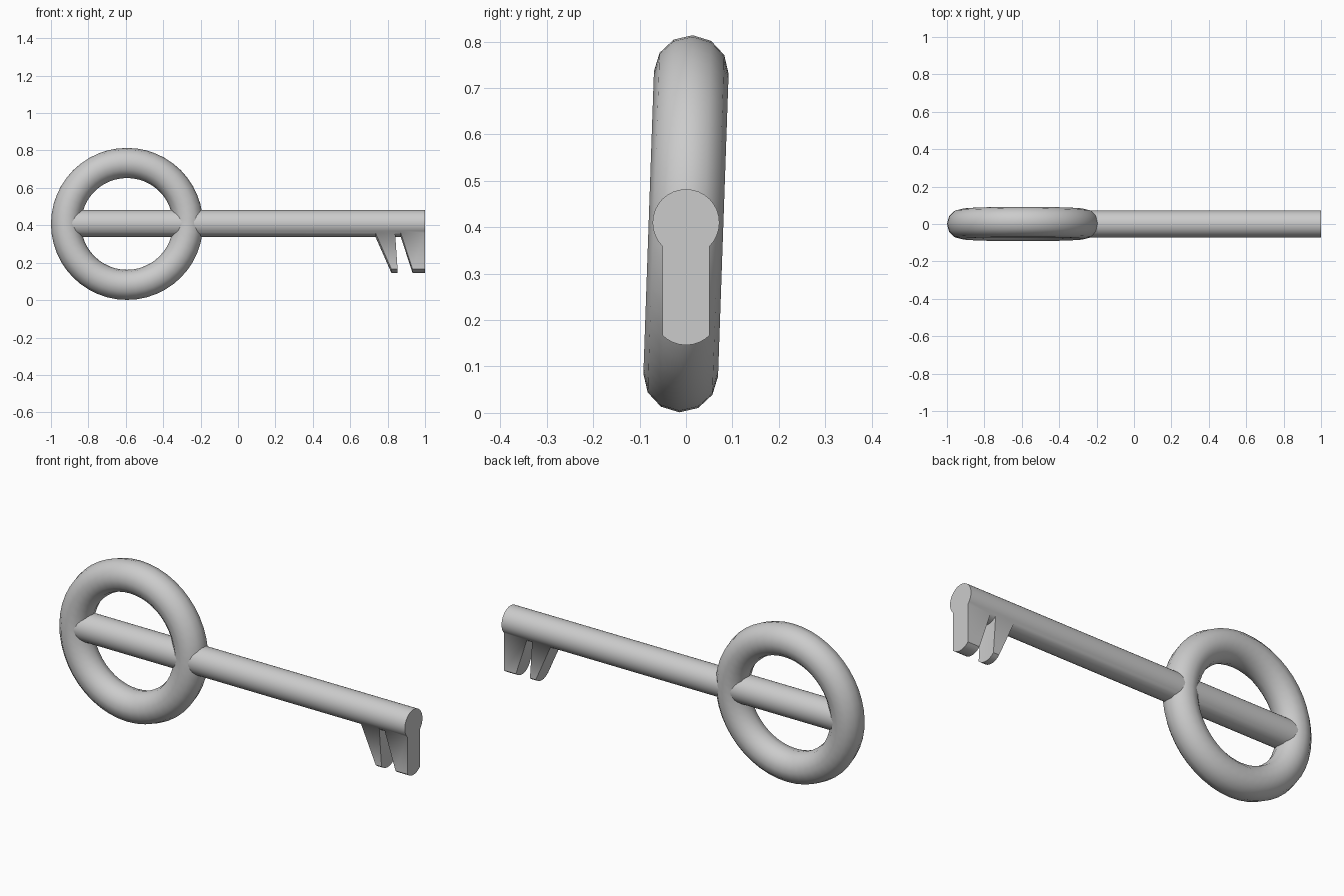
import bpy, bmesh, math

if "Cube" in bpy.data.objects:
    bpy.data.objects.remove(bpy.data.objects["Cube"])

SIDES = 32
RADIUS = 0.072
AXIS_Z = 0.41

# Ring handle, leaning back very slightly
bpy.ops.mesh.primitive_torus_add(major_segments=48, minor_segments=12,
                                 major_radius=0.326, minor_radius=0.0805,
                                 location=(-0.5935, 0, 0.4075),
                                 rotation=(math.radians(88), 0, 0))
ring = bpy.context.object
ring.name = "ring_handle"
bpy.ops.object.shade_smooth()

# Shaft: round rod with loops where the teeth begin and end
bm = bmesh.new()
stations = [-0.92, 0.735, 0.84, 0.87, 1.0]
loops = []
for x in stations:
    loops.append([bm.verts.new((x, RADIUS * math.cos(a), AXIS_Z + RADIUS * math.sin(a)))
                  for a in (2 * math.pi * i / SIDES for i in range(SIDES))])
bands = []
for a, b in zip(loops, loops[1:]):
    bands.append([bm.faces.new((a[i], a[(i + 1) % SIDES], b[(i + 1) % SIDES], b[i]))
                  for i in range(SIDES)])
bm.faces.new(loops[0])
bm.faces.new(loops[-1])


# Teeth: pull the underside quarter of a band down and taper it
def pull_tooth(band, x0, x1, new0, new1, drop=0.192):
    faces = bands[band][SIDES * 5 // 8:SIDES * 7 // 8]
    result = bmesh.ops.extrude_face_region(bm, geom=faces)
    for v in result["geom"]:
        if isinstance(v, bmesh.types.BMVert):
            t = (v.co.x - x0) / (x1 - x0)
            v.co.x = new0 + t * (new1 - new0)
            v.co.z -= drop
    bmesh.ops.delete(bm, geom=[f for f in faces if f.is_valid], context='FACES_ONLY')


pull_tooth(1, 0.735, 0.84, 0.82, 0.853)
pull_tooth(3, 0.87, 1.0, 0.933, 1.0)

bmesh.ops.recalc_face_normals(bm, faces=bm.faces)
mesh = bpy.data.meshes.new("shaft_with_teeth")
bm.to_mesh(mesh)
bm.free()
shaft = bpy.data.objects.new("shaft_with_teeth", mesh)
bpy.context.collection.objects.link(shaft)
bpy.ops.object.select_all(action='DESELECT')
shaft.select_set(True)
bpy.context.view_layer.objects.active = shaft
bpy.ops.object.shade_smooth_by_angle(angle=math.radians(40))
